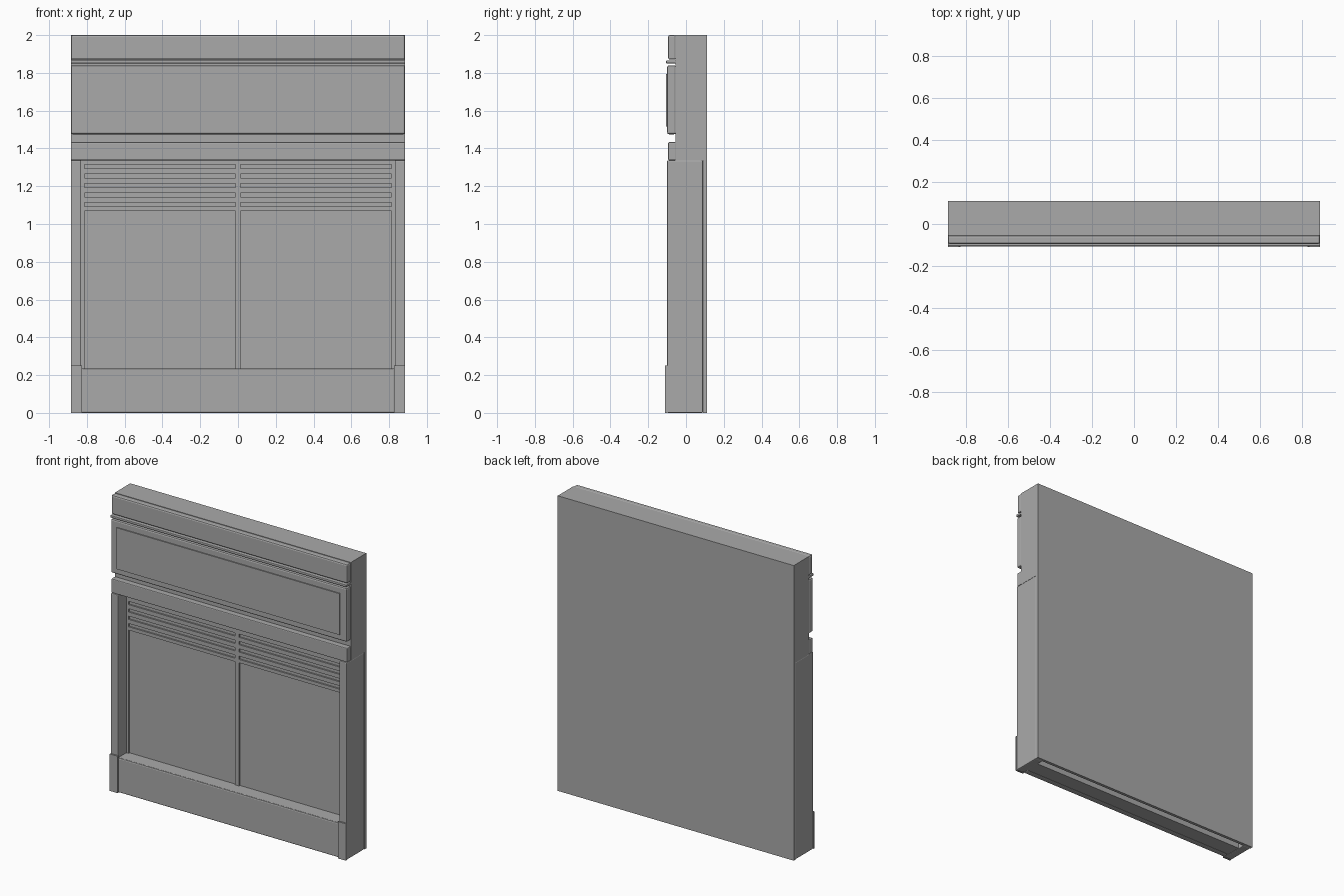
import bpy, bmesh

if "Cube" in bpy.data.objects:
    bpy.data.objects.remove(bpy.data.objects["Cube"])

# one plain grey for the whole surround
grey = bpy.data.materials.new("plain_grey")
grey.diffuse_color = (0.4, 0.4, 0.4, 1)
grey.use_nodes = True
grey.node_tree.nodes["Principled BSDF"].inputs["Base Color"].default_value = grey.diffuse_color


def box(name, x, y, z, bevel=0.0):
    """Box from (min, max) ranges, with optional small chamfer."""
    bm = bmesh.new()
    bmesh.ops.create_cube(bm, size=1)
    for v in bm.verts:
        v.co = [r[0] if c < 0 else r[1] for c, r in zip(v.co, (x, y, z))]
    if bevel:
        bmesh.ops.bevel(bm, geom=bm.edges[:], offset=bevel, segments=2,
                        profile=0.5, affect='EDGES')
    me = bpy.data.meshes.new(name)
    bm.to_mesh(me)
    bm.free()
    me.materials.append(grey)
    ob = bpy.data.objects.new(name, me)
    bpy.context.collection.objects.link(ob)
    return ob


def pair(name, x, y, z, bevel=0.0):
    """Mirrored left and right boxes."""
    box(name + "_right", x, y, z, bevel)
    box(name + "_left", (-x[1], -x[0]), y, z, bevel)


W = 0.885
FULL = (-W, W)

# carcass
box("back_board", FULL, (0.09, 0.11), (0, 1.335))
box("upper_body", FULL, (-0.055, 0.11), (1.335, 2.0))

# posts with plinth blocks
pair("post", (0.83, W), (-0.10, 0.09), (0, 1.337), 0.006)
pair("plinth_block", (0.825, W), (-0.11, -0.099), (0, 0.25))

# base between the posts
box("base_panel", (-0.83, 0.83), (-0.10, -0.06), (0, 0.235), 0.008)
box("base_block", (-0.83, 0.83), (-0.094, 0.04), (0.004, 0.235))

# mouldings on the upper body
box("top_moulding", FULL, (-0.095, -0.053), (1.87, 2.0), 0.01)
box("thin_strip", FULL, (-0.105, -0.053), (1.85, 1.866), 0.004)
box("frieze_panel", FULL, (-0.10, -0.053), (1.475, 1.84), 0.01)
box("frieze_raised_plate", (-0.835, 0.835), (-0.107, -0.099), (1.515, 1.795))
box("lintel_moulding", FULL, (-0.095, -0.053), (1.337, 1.433), 0.006)

# recessed door backing
box("door_backing", (-0.83, 0.83), (0.0, 0.04), (0.235, 1.335))

# door frame
FRAME = (-0.01, 0.002)
pair("door_stile", (0.813, 0.83), FRAME, (0.235, 1.335))
box("centre_stile", (-0.014, 0.014), FRAME, (0.235, 1.335))

# louvre rails, leaving five slots above each door panel
slots = [(1.093 + 0.05 * i, 1.115 + 0.05 * i) for i in range(5)]
edges = [1.07] + [e for s in slots for e in s] + [1.335]
for i in range(0, len(edges), 2):
    pair(f"louvre_rail_{i // 2 + 1}", (0.014, 0.813), FRAME,
         (edges[i], edges[i + 1]))
